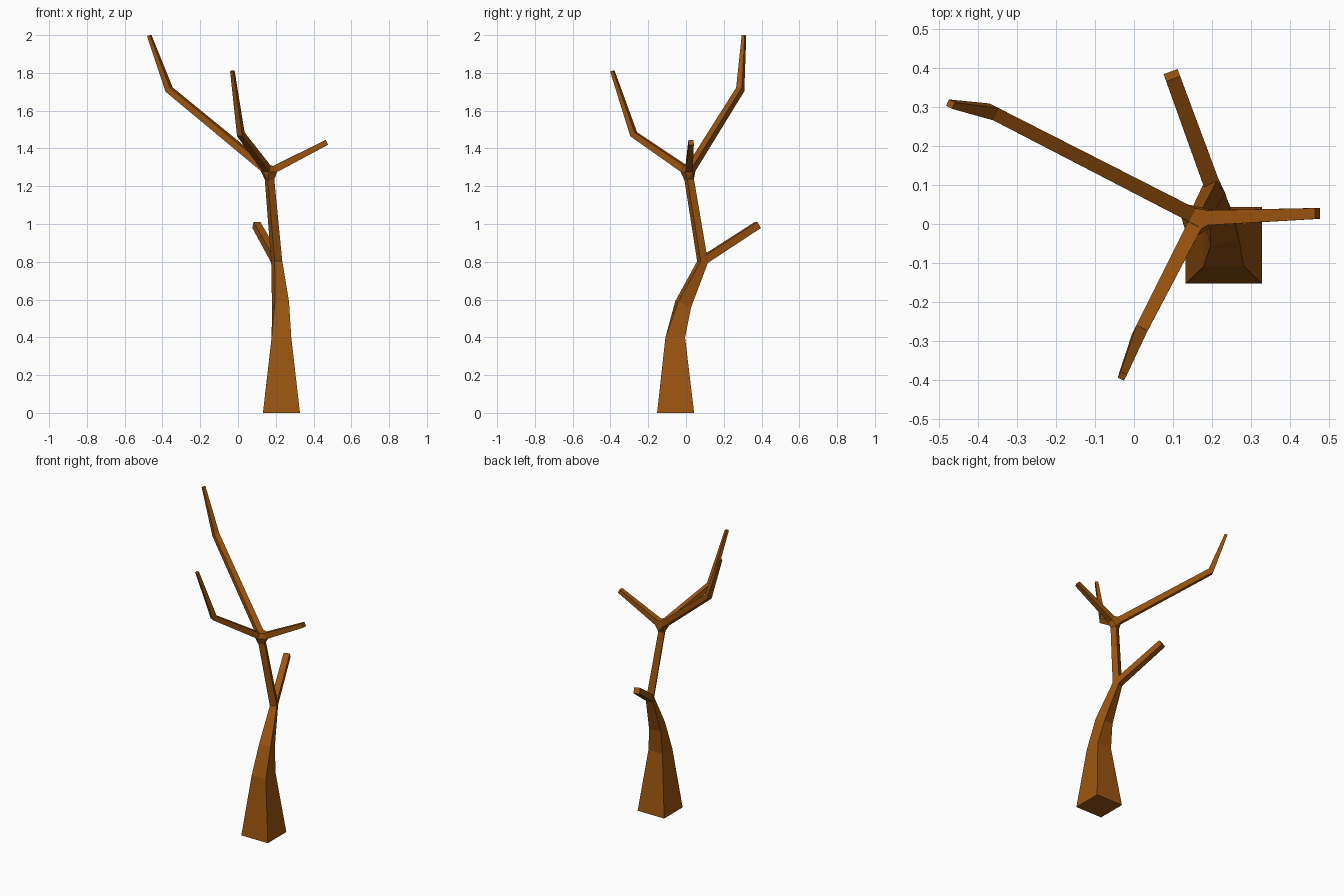
import bpy, bmesh, math
from mathutils import Vector, Matrix

if "Cube" in bpy.data.objects:
    bpy.data.objects.remove(bpy.data.objects["Cube"])

bark = bpy.data.materials.new("bark")
bark.diffuse_color = (0.33, 0.09, 0.005, 1)
bark.use_nodes = True
bark.node_tree.nodes["Principled BSDF"].inputs["Base Color"].default_value = bark.diffuse_color


def ring(center, direction, half, twist=0):
    """Square cross-section perpendicular to a direction."""
    d = Vector(direction).normalized()
    u = Vector((1, 0, 0)) if abs(d.z) > 0.85 else Vector((-d.y, d.x, 0))
    u = (u - d * u.dot(d)).normalized()
    u = Matrix.Rotation(math.radians(twist), 3, d) @ u
    v = d.cross(u)
    c = Vector(center)
    return [c + (u * a + v * b) * half for a, b in ((-1, -1), (1, -1), (1, 1), (-1, 1))]


def finish(name, bm):
    bmesh.ops.recalc_face_normals(bm, faces=bm.faces)
    mesh = bpy.data.meshes.new(name)
    bm.to_mesh(mesh)
    bm.free()
    mesh.materials.append(bark)
    ob = bpy.data.objects.new(name, mesh)
    bpy.context.collection.objects.link(ob)


def loft(name, rings):
    bm = bmesh.new()
    loops = [[bm.verts.new(p) for p in r] for r in rings]
    for a, b in zip(loops, loops[1:]):
        for i in range(4):
            j = (i + 1) % 4
            bm.faces.new((a[i], a[j], b[j], b[i]))
    bm.faces.new(loops[0][::-1])
    bm.faces.new(loops[-1])
    finish(name, bm)


def branch(name, points, halves):
    """Square tube along points, kinks cut on the mean direction."""
    pts = [Vector(p) for p in points]
    base = (pts[1] - pts[0]).normalized()
    rings = []
    for i, p in enumerate(pts):
        before = (p - pts[i - 1]).normalized() if i else base
        after = (pts[i + 1] - p).normalized() if i + 1 < len(pts) else before
        d = before + after
        u = Vector((-base.y, base.x, 0)).normalized()
        u = (u - d.normalized() * u.dot(d.normalized())).normalized()
        v = d.normalized().cross(u)
        rings.append([p + (u * a + v * b) * halves[i]
                      for a, b in ((-1, -1), (1, -1), (1, 1), (-1, 1))])
    loft(name, rings)
    return rings[0]


# Trunk: wide square foot, bending back and then forward
fork = Vector((0.165, 0.015, 1.275))
trunk_rings = [
    ring((0.23, -0.055, 0), (0, 0, 1), 0.098),
    ring((0.23, -0.057, 0.40), (0, 0, 1), 0.052),
    ring((0.225, -0.015, 0.575), (-0.05, 0.42, 0.9), 0.038, 12),
    ring((0.205, 0.088, 0.80), (-0.08, 0.13, 1), 0.022, 25),
    ring((0.167, 0.017, 1.235), (-0.08, -0.16, 1), 0.019, 25),
]
loft("trunk", trunk_rings)

# Low side branch, cut short
branch("low_branch", [(0.204, 0.088, 0.805), (0.097, 0.381, 0.995)], [0.021, 0.019])

# Crown branches spreading from the fork
crown = {
    "tall_branch": ([(-0.365, 0.287, 1.712), (-0.47, 0.307, 1.998)], [0.019, 0.017, 0.009]),
    "front_branch": ([(0.015, -0.277, 1.475), (-0.03, -0.39, 1.81)], [0.019, 0.016, 0.009]),
    "right_branch": ([(0.47, 0.027, 1.432)], [0.019, 0.014]),
}
hub = list(trunk_rings[-1])
for name, (pts, halves) in crown.items():
    start = fork + (Vector(pts[0]) - fork).normalized() * 0.035
    hub += branch(name, [start] + pts, halves)

# Knot joining the crown branches to the trunk
bm = bmesh.new()
for p in hub:
    bm.verts.new(p)
bmesh.ops.convex_hull(bm, input=bm.verts)
finish("fork_knot", bm)
